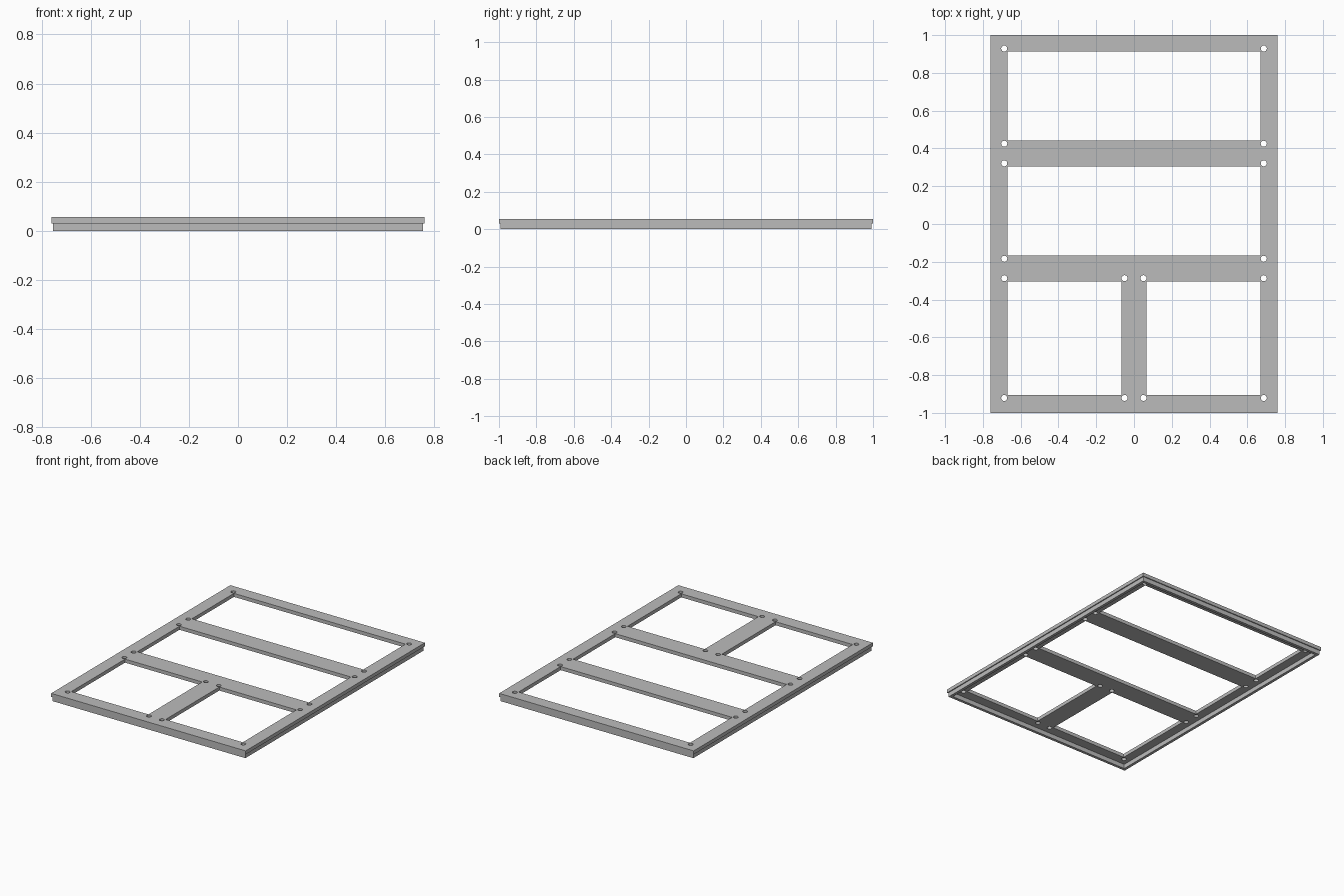
import bpy
from math import cos, sin, tau

cube = bpy.data.objects.get("Cube")
if cube:
    bpy.data.objects.remove(cube, do_unlink=True)

grey = bpy.data.materials.new("plain grey")
grey.use_nodes = True
colour = (0.5, 0.5, 0.5, 1)
grey.diffuse_color = colour
grey.node_tree.nodes["Principled BSDF"].inputs["Base Color"].default_value = colour


def rect(x0, x1, y0, y1):
    return [(x0, y0), (x1, y0), (x1, y1), (x0, y1)]


def circle(x, y, r, n=24):
    return [(x + r * cos(tau * i / n), y + r * sin(tau * i / n)) for i in range(n)]


def flat_part(name, loops, z0, z1):
    """Fill an outline with cut-outs and extrude it from z0 to z1."""
    curve = bpy.data.curves.new(name + "_outline", "CURVE")
    curve.dimensions = "2D"
    curve.fill_mode = "BOTH"
    curve.extrude = (z1 - z0) / 2
    for loop in loops:
        spline = curve.splines.new("POLY")
        spline.points.add(len(loop) - 1)
        for point, (x, y) in zip(spline.points, loop):
            point.co = (x, y, 0, 1)
        spline.use_cyclic_u = True
    helper = bpy.data.objects.new(name + "_helper", curve)
    bpy.context.collection.objects.link(helper)
    bpy.context.view_layer.update()
    graph = bpy.context.evaluated_depsgraph_get()
    mesh = bpy.data.meshes.new_from_object(helper.evaluated_get(graph))
    bpy.data.objects.remove(helper, do_unlink=True)
    mesh.name = name
    mesh.materials.clear()
    mesh.materials.append(grey)
    mesh.shade_flat()
    part = bpy.data.objects.new(name, mesh)
    part.location.z = (z0 + z1) / 2
    bpy.context.collection.objects.link(part)
    return part


WIDTH, LENGTH = 0.76, 1.0
STEP, TOP = 0.031, 0.056

# Openings: two wide ones behind, a pair in front
openings = [
    (-0.67, 0.67, 0.442, 0.912),
    (-0.67, 0.67, 0.304, -0.167),
    (-0.67, -0.067, -0.904, -0.304),
    (0.067, 0.67, -0.904, -0.304),
]

# Top plate with openings and a small round hole outside each corner
loops = [rect(-WIDTH, WIDTH, -LENGTH, LENGTH)]
for x0, x1, ya, yb in openings:
    y0, y1 = sorted((ya, yb))
    loops.append(rect(x0, x1, y0, y1))
    gap = 0.017
    for x in (x0 - gap, x1 + gap):
        for y in (y0 - gap, y1 + gap):
            loops.append(circle(x, y, 0.016))
flat_part("top_plate", loops, STEP, TOP)

# Thin rim under the plate, set in slightly from its edge
inset, wall = 0.007, 0.02
outer = (WIDTH - inset, LENGTH - inset)
inner = (outer[0] - wall, outer[1] - wall)
flat_part("lower_rim", [rect(-w, w, -l, l) for w, l in (outer, inner)], 0, STEP)
